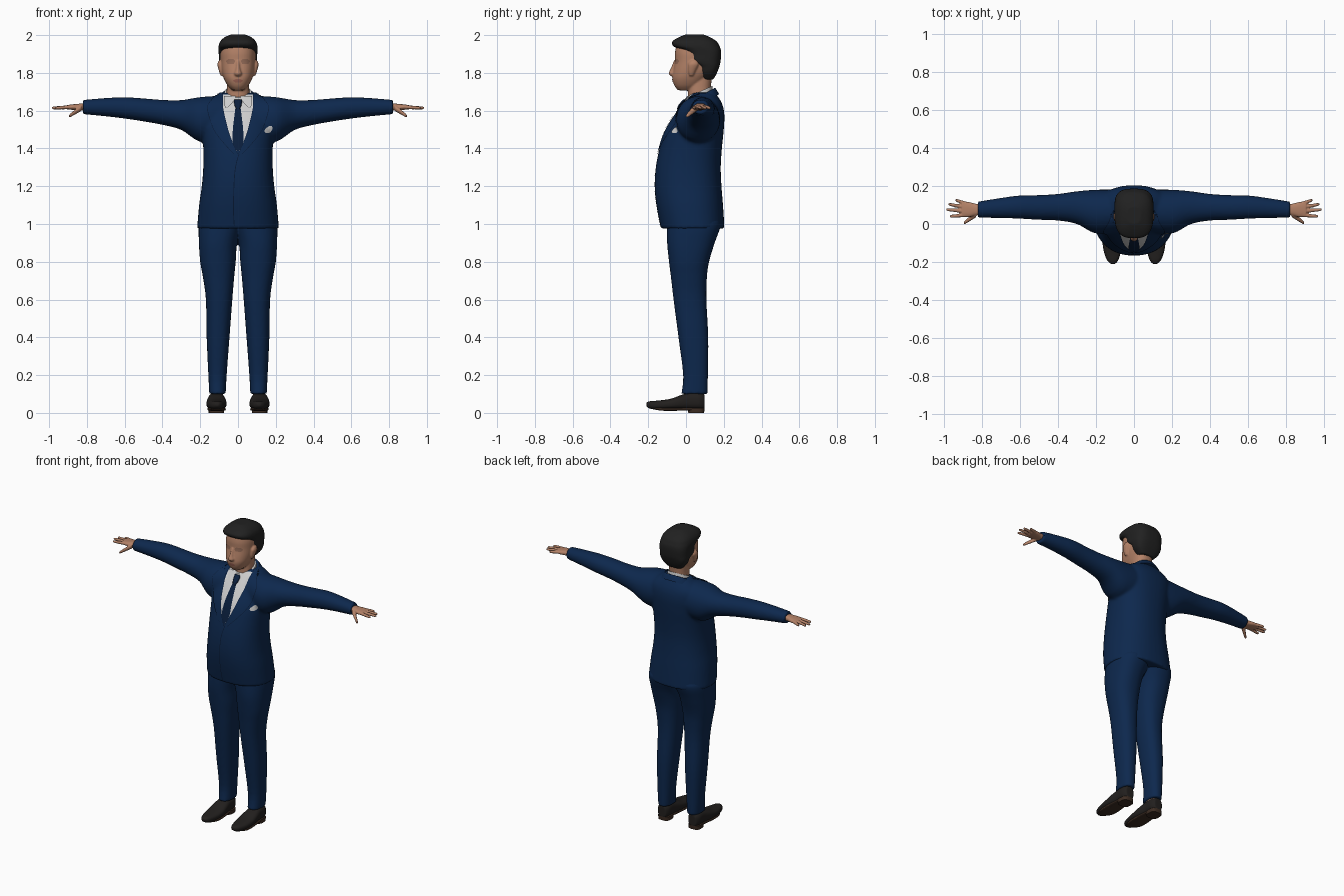
import bpy
import bmesh
import math
from mathutils import Vector
from mathutils.bvhtree import BVHTree

cube = bpy.data.objects.get("Cube")
if cube:
    bpy.data.objects.remove(cube)


def material(name, r, g, b):
    mat = bpy.data.materials.new(name)
    mat.use_nodes = True
    mat.diffuse_color = (r, g, b, 1)
    shader = mat.node_tree.nodes["Principled BSDF"]
    shader.inputs["Base Color"].default_value = (r, g, b, 1)
    shader.inputs["Roughness"].default_value = .8
    return mat


NAVY = material("navy cloth", .004, .021, .075)
SEAM = material("dark navy seam", .002, .009, .032)
TIE = material("tie navy", .003, .013, .045)
WHITE = material("white cotton", .62, .62, .62)
SKIN = material("skin", .45, .22, .135)
SHADE = material("darker skin", .29, .145, .095)
LIP = material("lips", .33, .125, .09)
HAIR = material("black hair", .015, .015, .015)
LEATHER = material("black leather", .016, .014, .013)
SOLE = material("brown sole", .045, .025, .016)


def resample(rows, steps):
    """Smooth curve through rows of numbers."""
    out = []
    for i in range(len(rows) - 1):
        a, b, c, d = (rows[max(0, min(len(rows) - 1, i + k))] for k in (-1, 0, 1, 2))
        for s in range(steps):
            t = s / steps
            out.append([q + t / 2 * (r - p + t * (2 * p - 5 * q + 4 * r - s2
                        + t * (3 * (q - r) + s2 - p))) for p, q, r, s2 in zip(a, b, c, d)])
    return out + [list(rows[-1])]


def loft(bm, axis, rows, power=2.3, sides=40, steps=4):
    """Skin over rounded sections: (position, u min, u max, v min, v max)."""
    rings = []
    for t, u0, u1, v0, v1 in resample(rows, steps):
        ring = []
        for k in range(sides):
            a = math.tau * k / sides
            c, s = math.cos(a), math.sin(a)
            u = (u0 + u1) / 2 + (u1 - u0) / 2 * math.copysign(abs(c) ** (2 / power), c)
            v = (v0 + v1) / 2 + (v1 - v0) / 2 * math.copysign(abs(s) ** (2 / power), s)
            ring.append(bm.verts.new({"x": (t, u, v), "y": (u, t, v), "z": (u, v, t)}[axis]))
        rings.append(ring)
    for lo, hi in zip(rings, rings[1:]):
        for k in range(sides):
            n = (k + 1) % sides
            bm.faces.new((lo[k], lo[n], hi[n], hi[k]))
    bm.faces.new(rings[0])
    bm.faces.new(rings[-1])


def rod(bm, start, end, r0, r1):
    """Finger running along x."""
    rows = []
    for t, k in ((0, 1), (.5, 1), (.9, .95), (1, .5)):
        x, y, z = Vector(start).lerp(Vector(end), t)
        r = (r0 + (r1 - r0) * t) * k
        rows.append((x, y - r, y + r, z - r, z + r))
    loft(bm, "x", rows, 2, 16)


def finish(name, bm, mat, voxel=0, smooth=4, mirror=False, shear=0):
    """Turn a bmesh into an object; fuse its pieces into one skin if voxel is set."""
    for v in bm.verts:
        v.co.z += shear * (v.co.y - .07)
    bmesh.ops.recalc_face_normals(bm, faces=bm.faces)
    mesh = bpy.data.meshes.new(name)
    bm.to_mesh(mesh)
    bm.free()
    obj = bpy.data.objects.new(name, mesh)
    bpy.context.scene.collection.objects.link(obj)
    if mirror:
        obj.modifiers.new("mirror", "MIRROR").use_mirror_merge = False
    if voxel:
        remesh = obj.modifiers.new("fuse", "REMESH")
        remesh.mode = "VOXEL"
        remesh.voxel_size = voxel
        soften = obj.modifiers.new("soften", "SMOOTH")
        soften.factor = .5
        soften.iterations = smooth
    baked = bpy.data.meshes.new_from_object(obj.evaluated_get(bpy.context.evaluated_depsgraph_get()))
    obj.modifiers.clear()
    obj.data = baked
    baked.materials.clear()
    baked.materials.append(mat)
    baked.shade_smooth()
    baked.set_sharp_from_angle(angle=math.radians(50))
    return obj


def plate(name, target, rows, mat, lift, grow=0, side=1, cols=10):
    """Thin cloth or skin patch laid on the front of target: rows of (z, x min, x max)."""
    source = bmesh.new()
    source.from_mesh(target.data)
    tree = BVHTree.FromBMesh(source)
    source.free()
    bm = bmesh.new()
    grid = []
    for z, x0, x1 in resample(rows, 6):
        x0, x1 = sorted((side * (x0 - grow), side * (x1 + grow)))
        line = []
        for k in range(cols + 1):
            x = x0 + (x1 - x0) * k / cols
            hit = tree.ray_cast(Vector((x, -1, z)), Vector((0, 1, 0)))
            if hit[0] is None:
                hit = tree.find_nearest(Vector((x, 0, z)))
            line.append(bm.verts.new(hit[0] + hit[1] * lift))
        grid.append(line)
    for a, b in zip(grid, grid[1:]):
        for k in range(cols):
            bm.faces.new((a[k], b[k], b[k + 1], a[k + 1]))
    mesh = bpy.data.meshes.new(name)
    bm.to_mesh(mesh)
    bm.free()
    mesh.materials.append(mat)
    mesh.shade_smooth()
    bpy.context.scene.collection.objects.link(bpy.data.objects.new(name, mesh))


def sym(rows):
    """Sections symmetric in x: (z, half width, y min, y max)."""
    return [(z, -w, w, y0, y1) for z, w, y0, y1 in rows]


# Jacket: torso and sleeves
bm = bmesh.new()
loft(bm, "z", sym([(.975, .217, -.133, .204), (1.1, .206, -.157, .196), (1.2, .192, -.166, .188),
                   (1.3, .184, -.16, .184), (1.4, .184, -.14, .19), (1.5, .19, -.107, .2),
                   (1.58, .19, -.058, .203), (1.64, .17, -.012, .19), (1.695, .09, .03, .155)]))
sleeve = [(.08, -.04, .18, 1.44, 1.68), (.2, -.05, .18, 1.435, 1.672), (.3, 0, .172, 1.498, 1.656),
          (.4, .018, .158, 1.525, 1.657), (.5, .022, .152, 1.543, 1.665), (.6, .028, .15, 1.558, 1.671),
          (.7, .031, .137, 1.57, 1.667), (.82, .033, .118, 1.581, 1.657)]
for s in (1, -1):
    loft(bm, "x", [(s * row[0], *row[1:]) for row in sleeve], 2.1)
jacket = finish("jacket", bm, NAVY, .009, 5)

# Trousers
bm = bmesh.new()
loft(bm, "z", [(.1, .065, .152, -.025, .114), (.2, .06, .157, -.015, .116), (.4, .045, .166, -.04, .118),
               (.6, .03, .17, -.066, .108), (.72, .02, .186, -.08, .111), (.8, .012, .2, -.09, .122),
               (.9, .004, .207, -.1, .152), (1, -.03, .206, -.1, .185), (1.05, -.05, .18, -.1, .16)])
finish("trousers", bm, NAVY, .008, 4, mirror=True)

# Shirt front, tie, lapels, closing edge and pocket square
plate("shirt_front", jacket, [(1.685, -.08, .08), (1.6, -.078, .078), (1.5, -.055, .055),
                              (1.41, -.022, .022), (1.385, -.005, .005)], WHITE, .002, cols=20)
plate("tie", jacket, [(1.65, -.015, .015), (1.62, -.013, .013), (1.52, -.025, .025),
                      (1.45, -.029, .029), (1.41, -.02, .02), (1.385, -.005, .005)], TIE, .005)
lapel = [(1.69, .083, .105), (1.64, .086, .15), (1.6, .079, .16), (1.5, .055, .125),
         (1.43, .03, .075), (1.37, .003, .02)]
collar_point = [(1.672, .012, .072), (1.64, .026, .075), (1.61, .055, .068)]
for side, word in ((1, "left"), (-1, "right")):
    plate(word + "_lapel_seam", jacket, lapel, SEAM, .004, .003, side)
    plate(word + "_lapel", jacket, lapel, NAVY, .006, 0, side)
    plate(word + "_collar_point", jacket, collar_point, WHITE, .009, 0, side)
plate("closing_edge", jacket, [(1.38, .006, .01), (1.28, -.018, -.014), (1.1, -.026, -.022),
                               (.99, -.022, -.018)], SEAM, .002, cols=2)
plate("pocket_square", jacket, [(1.52, .165, .18), (1.505, .145, .182), (1.49, .137, .172),
                                (1.48, .145, .16)], WHITE, .005)
bm = bmesh.new()
loft(bm, "z", sym([(1.608, .011, -.048, .01), (1.63, .019, -.04, .02), (1.66, .022, -.014, .03)]), 3)
finish("tie_knot", bm, TIE)

# Collars, higher at the nape
bm = bmesh.new()
loft(bm, "z", sym([(1.62, .085, -.006, .146), (1.67, .078, -.003, .143), (1.70, .072, .001, .139)]), 2)
finish("shirt_collar", bm, WHITE, shear=.45)
bm = bmesh.new()
loft(bm, "z", sym([(1.63, .115, .015, .175), (1.66, .1, .015, .162), (1.675, .088, .015, .154)]), 2)
finish("jacket_collar", bm, NAVY, shear=.55)

# Head with neck, nose and ears
bm = bmesh.new()
loft(bm, "z", sym([(1.708, .03, -.042, .05), (1.732, .054, -.061, .08), (1.77, .075, -.072, .115),
                   (1.81, .087, -.068, .15), (1.86, .092, -.059, .165), (1.91, .092, -.058, .168),
                   (1.95, .08, -.045, .155), (1.975, .05, 0, .12)]))
loft(bm, "z", sym([(1.62, .068, .01, .135), (1.7, .06, .01, .13), (1.8, .06, .015, .14)]))
loft(bm, "z", sym([(1.782, .014, -.08, -.04), (1.796, .022, -.092, -.04), (1.82, .013, -.083, -.04),
                   (1.865, .008, -.064, -.04)]), 2, 20)
for s in (1, -1):
    loft(bm, "z", [(z, *sorted((s * .08, s * x)), y0, y1) for z, x, y0, y1 in
                   ((1.785, .092, .018, .038), (1.81, .101, .012, .05), (1.845, .109, .012, .066),
                    (1.865, .102, .025, .058))], 2, 20)
head = finish("head", bm, SKIN, .0045, 3)
plate("lips", head, [(1.768, -.008, .008), (1.76, -.025, .025), (1.75, -.014, .014)], LIP, .002)
for side, word in ((1, "left"), (-1, "right")):
    plate(word + "_eye", head, [(1.874, .025, .05), (1.862, .016, .062), (1.848, .022, .054)],
          SHADE, .0015, 0, side)

# Hair
bm = bmesh.new()
loft(bm, "z", sym([(1.765, .055, .085, .145), (1.8, .084, .07, .164), (1.835, .096, .06, .177),
                   (1.86, .101, .012, .183), (1.9, .102, .004, .186), (1.925, .103, -.03, .184),
                   (1.94, .103, -.066, .178), (1.965, .095, -.074, .164), (1.988, .072, -.04, .13),
                   (2.004, .036, 0, .09)]), 2.9)
finish("hair", bm, HAIR, .006, 3)

# Hands
bm = bmesh.new()
loft(bm, "x", [(.79, .048, .105, 1.602, 1.643), (.83, .045, .106, 1.602, 1.638),
               (.87, .036, .116, 1.604, 1.634), (.905, .038, .118, 1.607, 1.63)], 2.5)
for base, tip, reach in ((.108, .126, .938), (.088, .104, .975), (.067, .076, .986), (.047, .04, .968)):
    rod(bm, (.885, base, 1.619), (reach, tip, 1.614), .0105, .008)
rod(bm, (.83, .052, 1.615), (.895, .004, 1.57), .017, .009)
finish("hands", bm, SKIN, .004, 2, mirror=True)

# Ankles, shoes, soles and heels
bm = bmesh.new()
loft(bm, "z", [(.07, .078, .142, -.005, .092), (.14, .08, .14, 0, .095)])
finish("ankles", bm, SKIN, mirror=True)
bm = bmesh.new()
loft(bm, "y", [(-.21, .1, .122, .035, .055), (-.19, .082, .142, .022, .062), (-.14, .068, .16, .018, .066),
               (-.08, .06, .167, .018, .075), (-.03, .063, .165, .018, .093), (.02, .07, .158, .018, .108),
               (.07, .072, .156, .018, .108), (.098, .085, .143, .018, .1)], 2.6)
finish("shoes", bm, LEATHER, .005, 3, mirror=True)
bm = bmesh.new()
loft(bm, "y", [(-.18, .09, .134, .02, .034), (-.13, .07, .158, .012, .028), (-.07, .065, .162, .011, .028),
               (.03, .075, .153, .013, .028)], 4)
loft(bm, "z", [(0, .073, .155, .012, .096), (.026, .073, .155, .01, .098)], 3)
finish("soles", bm, SOLE, mirror=True)
